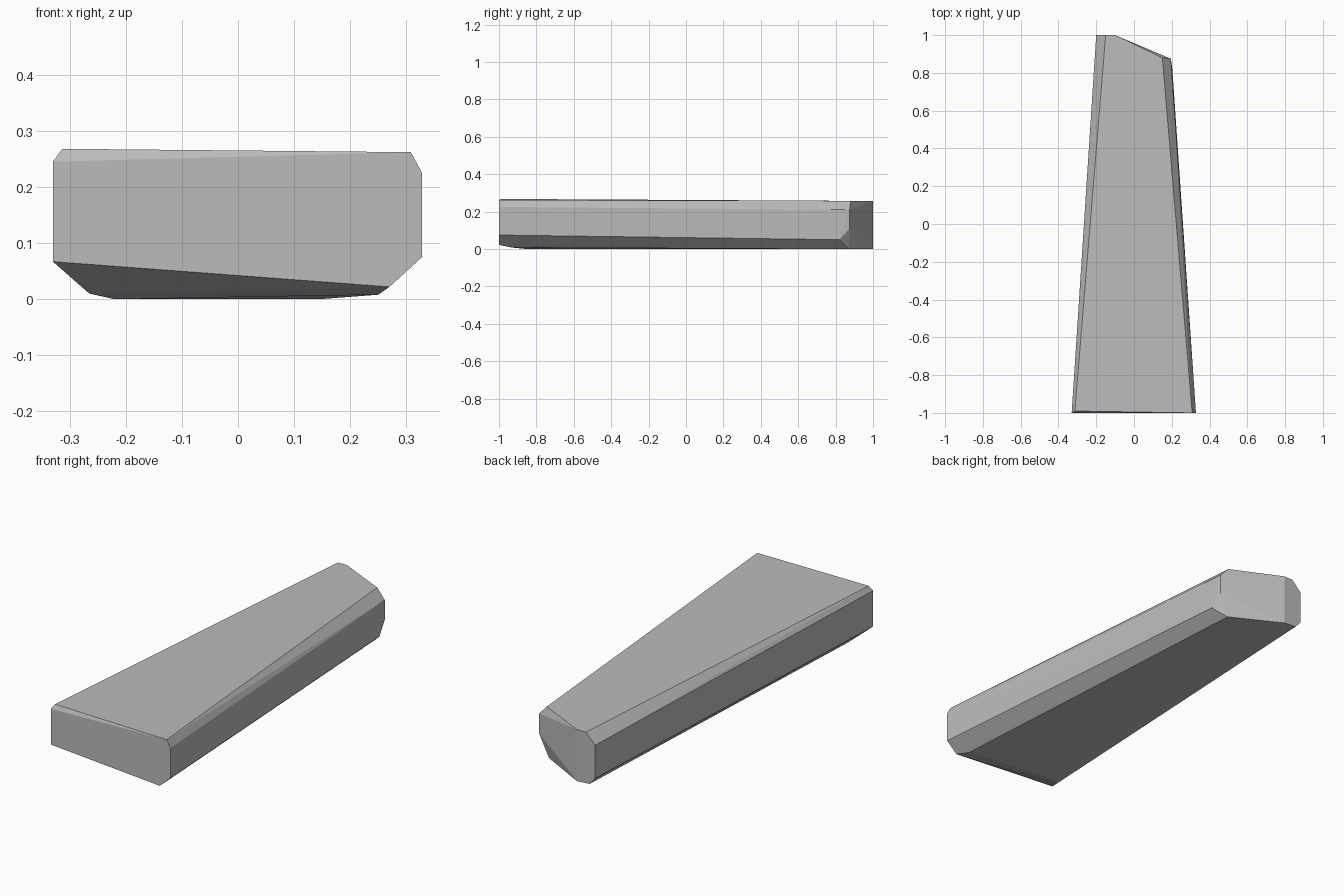
import bpy, bmesh, math

cube = bpy.data.objects.get("Cube")
if cube:
    bpy.data.objects.remove(cube)

# Single plain grey
grey = bpy.data.materials.new("plain_grey")
grey.use_nodes = True
colour = (0.5, 0.5, 0.5, 1)
grey.diffuse_color = colour
grey.node_tree.nodes["Principled BSDF"].inputs["Base Color"].default_value = colour

# Wide front end, with a cut-back lower edge
front_end = [(-.33, -1, .067), (-.33, -1, .245), (-.313, -.99, .268),
             (.308, -1, .262), (.328, -1, .225), (.328, -1, .075), (.27, -1, .022)]
underside = [(-.265, -.89, .01), (-.22, -.85, 0), (.25, -.93, .008), (.15, .3, 0)]

# Narrow back end, with one corner sliced off at an angle
back_tip = [(-.15, 1, .257), (-.2, 1, .205), (-.2, 1, .04),
            (-.17, 1, .005), (-.1, 1, 0), (-.1, 1, .257)]
sliced_corner = [(.15, .88, .258), (.195, .875, .21), (.195, .875, .11),
                 (.203, .82, .05), (.145, .87, 0)]

# Chiselled plank: the hull of its corner points, with flat faces merged
bm = bmesh.new()
for point in front_end + underside + back_tip + sliced_corner:
    bm.verts.new(point)
bmesh.ops.convex_hull(bm, input=bm.verts)
bmesh.ops.delete(bm, geom=[v for v in bm.verts if not v.link_faces], context='VERTS')
bmesh.ops.dissolve_limit(bm, angle_limit=math.radians(1), verts=bm.verts, edges=bm.edges)
bmesh.ops.recalc_face_normals(bm, faces=bm.faces)
mesh = bpy.data.meshes.new("tapered_plank")
bm.to_mesh(mesh)
bm.free()
mesh.materials.append(grey)
plank = bpy.data.objects.new("tapered_plank", mesh)
bpy.context.collection.objects.link(plank)
